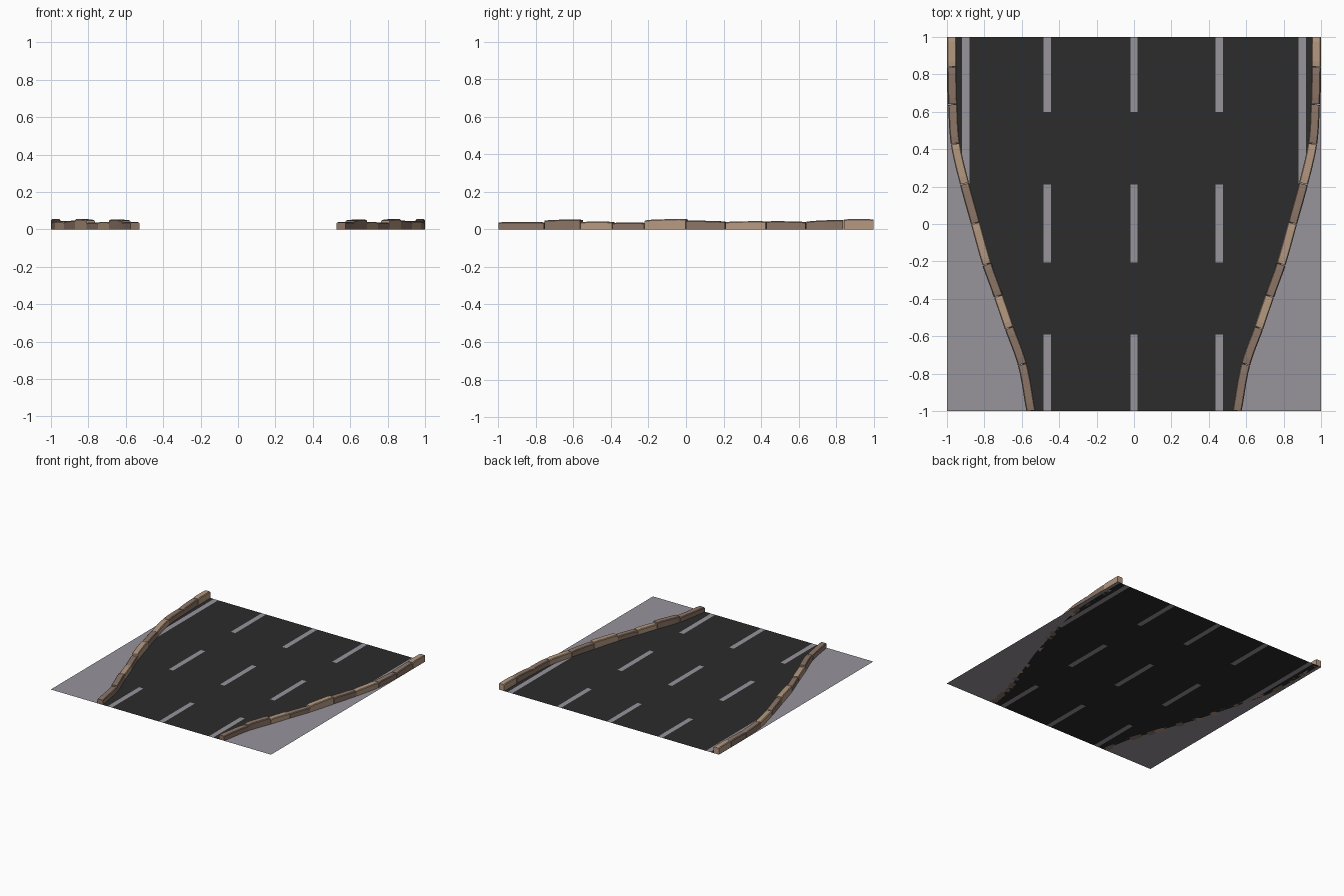
import bpy, bmesh, math
from mathutils import Vector

if "Cube" in bpy.data.objects:
    bpy.data.objects.remove(bpy.data.objects["Cube"])


def material(name, rgb):
    m = bpy.data.materials.new(name)
    m.diffuse_color = (*rgb, 1)
    m.use_nodes = True
    m.node_tree.nodes["Principled BSDF"].inputs["Base Color"].default_value = m.diffuse_color
    return m


asphalt = material("asphalt", (0.025, 0.025, 0.025))
grey = material("pale_grey", (0.31, 0.295, 0.33))
light_stone = material("light_stone", (0.46, 0.32, 0.22))
dark_stone = material("dark_stone", (0.26, 0.178, 0.135))

# Kerb joints on the right side: y, centre x
JOINTS = [(-1.0, .551), (-.75, .597), (-.555, .667), (-.385, .725), (-.215, .786),
          (.005, .848), (.215, .906), (.43, .955), (.64, .969), (.84, .974), (1.0, .975)]
# Stone heights at each block's start and end, and whether it is light
STONES = [(.040, .040, 0), (.050, .054, 0), (.041, .041, 1), (.037, .037, 0),
          (.051, .058, 1), (.049, .043, 0), (.042, .045, 1), (.045, .042, 0),
          (.044, .053, 0), (.055, .055, 1)]


def edge(y):
    """Smooth kerb centre line through the joints."""
    n = len(JOINTS)
    i = 0
    while i < n - 2 and y > JOINTS[i + 1][0]:
        i += 1

    def slope(k):
        a, b = JOINTS[max(k - 1, 0)], JOINTS[min(k + 1, n - 1)]
        return (b[1] - a[1]) / (b[0] - a[0])
    (y0, x0), (y1, x1) = JOINTS[i], JOINTS[i + 1]
    h = y1 - y0
    t = (y - y0) / h
    return ((2*t**3 - 3*t**2 + 1) * x0 + (t**3 - 2*t**2 + t) * h * slope(i)
            + (3*t**2 - 2*t**3) * x1 + (t**3 - t**2) * h * slope(i + 1))


def finish(bm, name, mats):
    me = bpy.data.meshes.new(name)
    bm.to_mesh(me)
    bm.free()
    for m in mats:
        me.materials.append(m)
    ob = bpy.data.objects.new(name, me)
    bpy.context.collection.objects.link(ob)
    return ob


# Flat road sheet: rows of quads, columns follow kerb and lane markings
DASHES = [(-1, -.59), (-.205, .21), (.6, 1)]
LANES = [(-.485, -.445), (-.02, .02), (.435, .475)]
SIDES = [(-.92, -.88), (.88, .92)]
ys = sorted({round(-1 + .05 * k, 3) for k in range(41)} | {v for d in DASHES for v in d})
xs = sorted(v for s in LANES + SIDES for v in s)

bm = bmesh.new()
for y0, y1 in zip(ys, ys[1:]):
    yc = (y0 + y1) / 2

    def row(y):
        e = edge(y)
        return [-1, -e] + [max(-e, min(e, x)) for x in xs] + [e, 1]
    a, b = row(y0), row(y1)
    names = [-1, -.999] + xs + [.999, 1]
    for k in range(len(a) - 1):
        if a[k + 1] - a[k] < 1e-5 and b[k + 1] - b[k] < 1e-5:
            continue
        pts = [(a[k], y0), (a[k + 1], y0), (b[k + 1], y1), (b[k], y1)]
        pts = [p for j, p in enumerate(pts) if math.dist(p, pts[j - 1]) > 1e-5]
        if len(pts) < 3:
            continue
        f = bm.faces.new([bm.verts.new((*p, 0)) for p in pts])
        col = (names[k], names[k + 1])
        dash = col in LANES and any(d[0] < yc < d[1] for d in DASHES)
        side = col in SIDES and yc > .2
        f.material_index = int(dash or side or k in (0, len(a) - 2))
bmesh.ops.remove_doubles(bm, verts=bm.verts, dist=1e-5)
finish(bm, "road_sheet", [asphalt, grey])


# Kerb stones: chamfered section swept along the edge, mirrored to the left
def kerb_stone(i):
    h0, h1, light = STONES[i]
    ya, yb = JOINTS[i][0], JOINTS[i + 1][0]
    ya += .002 if i else 0
    yb -= .002 if i < len(STONES) - 1 else 0
    bm = bmesh.new()
    rings = []
    n = 6
    for s in range(n + 1):
        t = s / n
        y = ya + (yb - ya) * t
        d = (edge(min(y + .01, 1)) - edge(max(y - .01, -1))) / (min(y + .01, 1) - max(y - .01, -1))
        side = Vector((1, -d, 0)).normalized()
        h = h0 + (h1 - h0) * t - (.003 if s in (0, n) else 0)
        w, c = .0245, .005
        prof = [(-w, 0), (w, 0), (w, h - c), (w - c, h), (c - w, h), (-w, h - c)]
        ring = []
        for u, z in prof:
            p = Vector((edge(y), y, z)) + side * u
            p.y = max(-1, min(1, p.y))
            ring.append(bm.verts.new(p))
        rings.append(ring)
    for r0, r1 in zip(rings, rings[1:]):
        for k in range(6):
            bm.faces.new((r0[k], r0[(k + 1) % 6], r1[(k + 1) % 6], r1[k]))
    bm.faces.new(rings[0])
    bm.faces.new(rings[-1])
    bmesh.ops.recalc_face_normals(bm, faces=bm.faces)
    ob = finish(bm, f"kerb_stone_{i + 1}", [light_stone if light else dark_stone])
    ob.modifiers.new("mirror", 'MIRROR').use_mirror_merge = False


for i in range(len(STONES)):
    kerb_stone(i)
